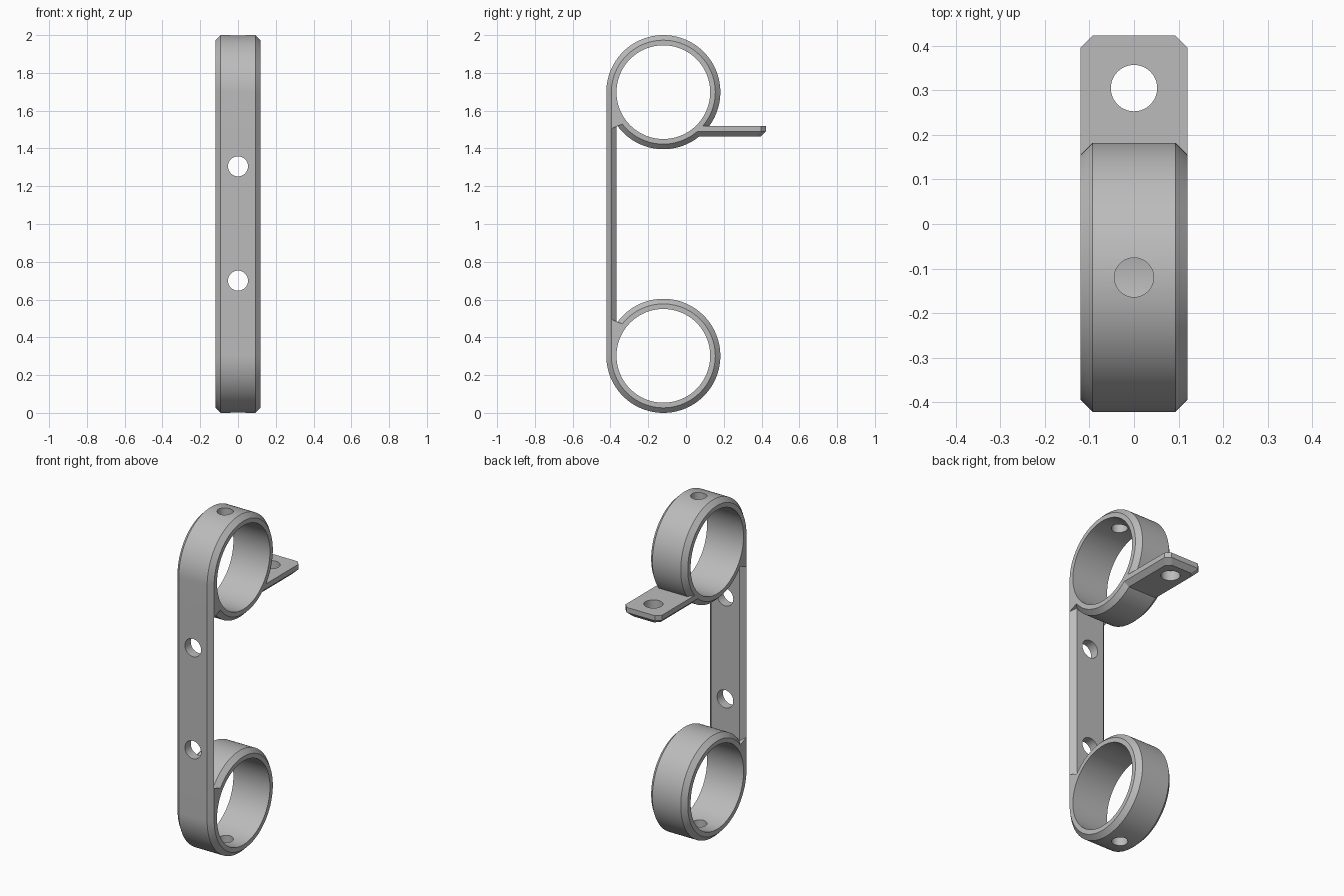
import bpy, bmesh, math
from mathutils import Matrix

if "Cube" in bpy.data.objects:
    bpy.data.objects.remove(bpy.data.objects["Cube"])

R, BORE, C = 0.302, 0.248, 0.027      # ring radius, bore radius, chamfer
CY, CZ = -0.12, 1.698                 # upper ring centre (lower one mirrors about z = 1)
W = 0.12                              # half width
STRAP_BACK, ZM = -0.367, 1.505        # back plane of strap, end of its chamfer

grey = bpy.data.materials.new("plain_grey")
grey.diffuse_color = (0.5, 0.5, 0.5, 1)
grey.use_nodes = True
grey.node_tree.nodes["Principled BSDF"].inputs["Base Color"].default_value = grey.diffuse_color


def make(name, bm):
    bmesh.ops.recalc_face_normals(bm, faces=bm.faces)
    me = bpy.data.meshes.new(name)
    bm.to_mesh(me)
    bm.free()
    me.materials.append(grey)
    ob = bpy.data.objects.new(name, me)
    bpy.context.collection.objects.link(ob)
    return ob


def face_maker(bm):
    """Returns a function adding faces from points, sharing vertices."""
    seen = {}

    def add(points):
        vs = []
        for p in points:
            key = tuple(round(c, 5) for c in p)
            if key not in seen:
                seen[key] = bm.verts.new(p)
            if seen[key] not in vs:
                vs.append(seen[key])
        if len(vs) > 2 and not bm.faces.get(vs):
            bm.faces.new(vs)
    return add


def drill(ob, centre, radius, length, axis, sides=64):
    """Cuts a round hole along the given axis."""
    bm = bmesh.new()
    rot = {"x": Matrix.Rotation(math.pi / 2, 4, "Y"),
           "y": Matrix.Rotation(math.pi / 2, 4, "X"),
           "z": Matrix.Identity(4)}[axis]
    bmesh.ops.create_cone(bm, cap_ends=True, segments=sides, radius1=radius,
                          radius2=radius, depth=length,
                          matrix=Matrix.Translation(centre) @ rot)
    cutter = make("hole_cutter", bm)
    mod = ob.modifiers.new("hole", "BOOLEAN")
    mod.operation, mod.solver, mod.object = "DIFFERENCE", "EXACT", cutter
    bpy.context.view_layer.objects.active = ob
    bpy.ops.object.modifier_apply(modifier=mod.name)
    bpy.data.objects.remove(cutter)


def polar(r, a):
    return (CY + r * math.cos(a), CZ + r * math.sin(a))


# Bracket body: outline pairs (full profile, chamfer-inset profile) for the upper half
a0 = math.pi + math.acos((CY - STRAP_BACK) / R)
a1 = 3 * math.pi
mid = (CY - R + C, ZM)
upper = [(polar(R, a0), mid), (polar(R, a0), polar(R - C, a0 + 0.05))]
N = 96
for i in range(1, N + 1):
    a = a0 + (a1 - a0) * i / N
    upper.append((polar(R, a), polar(R - C, a)))
upper.append(((CY - R, ZM), mid))
lower = [tuple((y, 2 - z) for y, z in pair) for pair in reversed(upper)]
outline = upper + lower

bm = bmesh.new()
add = face_maker(bm)
for i, (p, q) in enumerate(outline):
    p2, q2 = outline[(i + 1) % len(outline)]
    add([(-W + C, *p), (W - C, *p), (W - C, *p2), (-W + C, *p2)])
    for s in (-1, 1):
        add([(s * (W - C), *p), (s * W, *q), (s * W, *q2), (s * (W - C), *p2)])
for s in (-1, 1):
    add([(s * W, *q) for _, q in upper[1:]])
    add([(s * W, *q) for _, q in lower[:-1]])
body = make("double_ring_bracket", bm)

# Ring bores, strap holes and the small holes at the top and bottom
for z in (CZ, 2 - CZ):
    drill(body, (0, CY, z), BORE, 1, "x", 96)
for z in (0.70, 1.305):
    drill(body, (0, -0.395, z), 0.053, 0.3, "y")
for z in (0, 2):
    drill(body, (0, CY, z), 0.044, 0.3, "z")

# Mounting tab: stacked plan outlines, chamfered below and at its corners
bm = bmesh.new()
add = face_maker(bm)
YE = 0.423


def plan(z, start, w, end):
    return [(-w, start, z), (-w, end - C, z), (-w + C, end, z),
            (w - C, end, z), (w, end - C, z), (w, start, z)]


layers = [plan(1.463, 0.046, W - C, YE - C), plan(1.49, 0.053, W, YE),
          plan(1.52, 0.082, W, YE)]
for lo, hi in zip(layers, layers[1:]):
    for i in range(6):
        j = (i + 1) % 6
        add([lo[i], lo[j], hi[j], hi[i]])
add(layers[0])
add(layers[-1])
tab = make("mounting_tab", bm)
drill(tab, (0, 0.305, 1.49), 0.052, 0.3, "z")

# Smooth round surfaces, crisp edges
for ob in (body, tab):
    bpy.ops.object.select_all(action="DESELECT")
    ob.select_set(True)
    bpy.context.view_layer.objects.active = ob
    bpy.ops.object.shade_smooth_by_angle(angle=math.radians(25))
